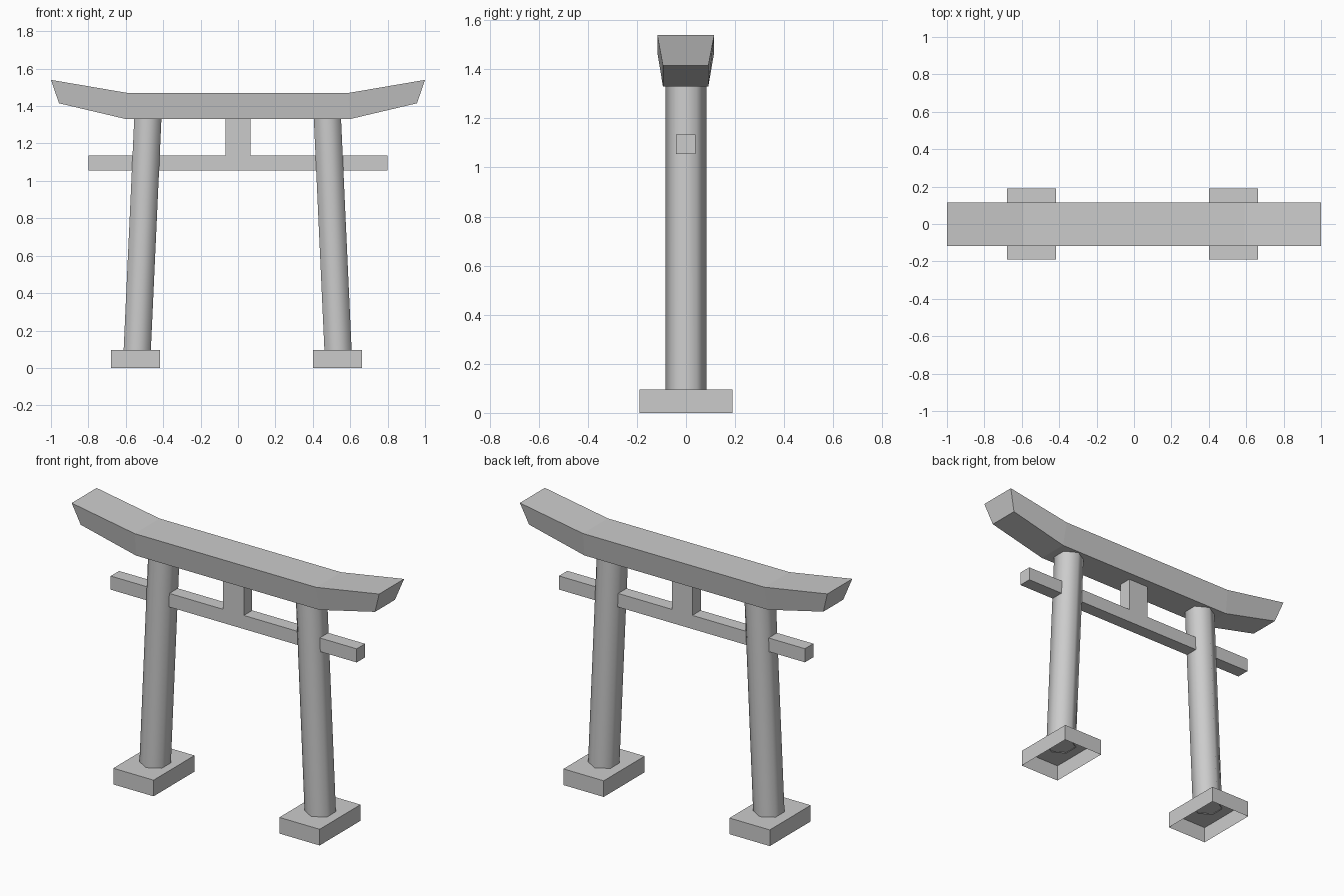
import bpy
import bmesh
import math
from mathutils import Vector

cube = bpy.data.objects.get("Cube")
if cube:
    bpy.data.objects.remove(cube, do_unlink=True)

grey = bpy.data.materials.new("plain_grey")
grey.use_nodes = True
grey.diffuse_color = (0.6, 0.6, 0.6, 1)
grey.node_tree.nodes["Principled BSDF"].inputs["Base Color"].default_value = (0.6, 0.6, 0.6, 1)


def finish(name, bm, smooth=False):
    bmesh.ops.recalc_face_normals(bm, faces=bm.faces)
    mesh = bpy.data.meshes.new(name)
    bm.to_mesh(mesh)
    bm.free()
    mesh.materials.append(grey)
    for poly in mesh.polygons:
        poly.use_smooth = smooth
    obj = bpy.data.objects.new(name, mesh)
    bpy.context.collection.objects.link(obj)
    return obj


def loft(name, first, second, caps=(True, True), smooth=False):
    """Join two matching outlines with side faces and optional caps."""
    bm = bmesh.new()
    a = [bm.verts.new(p) for p in first]
    b = [bm.verts.new(p) for p in second]
    for i in range(len(a)):
        j = (i + 1) % len(a)
        bm.faces.new((a[i], a[j], b[j], b[i]))
    for ring, cap in zip((a, b), caps):
        if cap:
            bm.faces.new(ring)
    return finish(name, bm, smooth)


def rectangle(x, y, half_x, half_y, z):
    return [Vector((x + sx * half_x, y + sy * half_y, z))
            for sx, sy in ((-1, -1), (1, -1), (1, 1), (-1, 1))]


def hexagon(x, z, radius=0.084):
    return [Vector((x + radius * math.sin(i * math.pi / 3),
                    radius * math.cos(i * math.pi / 3), z)) for i in range(6)]


# Footings (open underneath) and leaning six-sided columns
for side, label in ((-1, "right"), (1, "left")):
    foot_x = side * 0.54 - 0.007
    loft(label + "_footing", rectangle(foot_x, 0, 0.131, 0.19, 0),
         rectangle(foot_x, 0, 0.131, 0.19, 0.095), caps=(False, True))
    loft(label + "_column", hexagon(side * 0.537 - 0.002, 0.09),
         hexagon(side * 0.48 - 0.002, 1.335), caps=(False, False), smooth=True)

# Tie beam with its central strut, one flush piece
tee = [(-0.8, 1.055), (0.8, 1.055), (0.8, 1.135), (0.066, 1.135),
       (0.066, 1.335), (-0.068, 1.335), (-0.068, 1.135), (-0.8, 1.135)]
loft("tie_beam_and_strut", [(x, -0.04, z) for x, z in tee],
     [(x, 0.038, z) for x, z in tee])

# Upswept top beam: sections along x, wider at the top than below
bm = bmesh.new()
sections = []
for side, top_x, top_z, low_x, low_z in (
        (-1, 1, 1.54, 0.957, 1.415), (-1, 0.59, 1.47, 0.597, 1.33),
        (1, 0.59, 1.47, 0.597, 1.33), (1, 1, 1.54, 0.957, 1.415)):
    sections.append([bm.verts.new(p) for p in (
        (side * low_x, -0.094, low_z), (side * low_x, 0.091, low_z),
        (side * top_x, 0.115, top_z), (side * top_x, -0.117, top_z))])
for a, b in zip(sections, sections[1:]):
    for i in range(4):
        j = (i + 1) % 4
        bm.faces.new((a[i], a[j], b[j], b[i]))
bm.faces.new(sections[0])
bm.faces.new(sections[-1])
finish("top_beam", bm)
